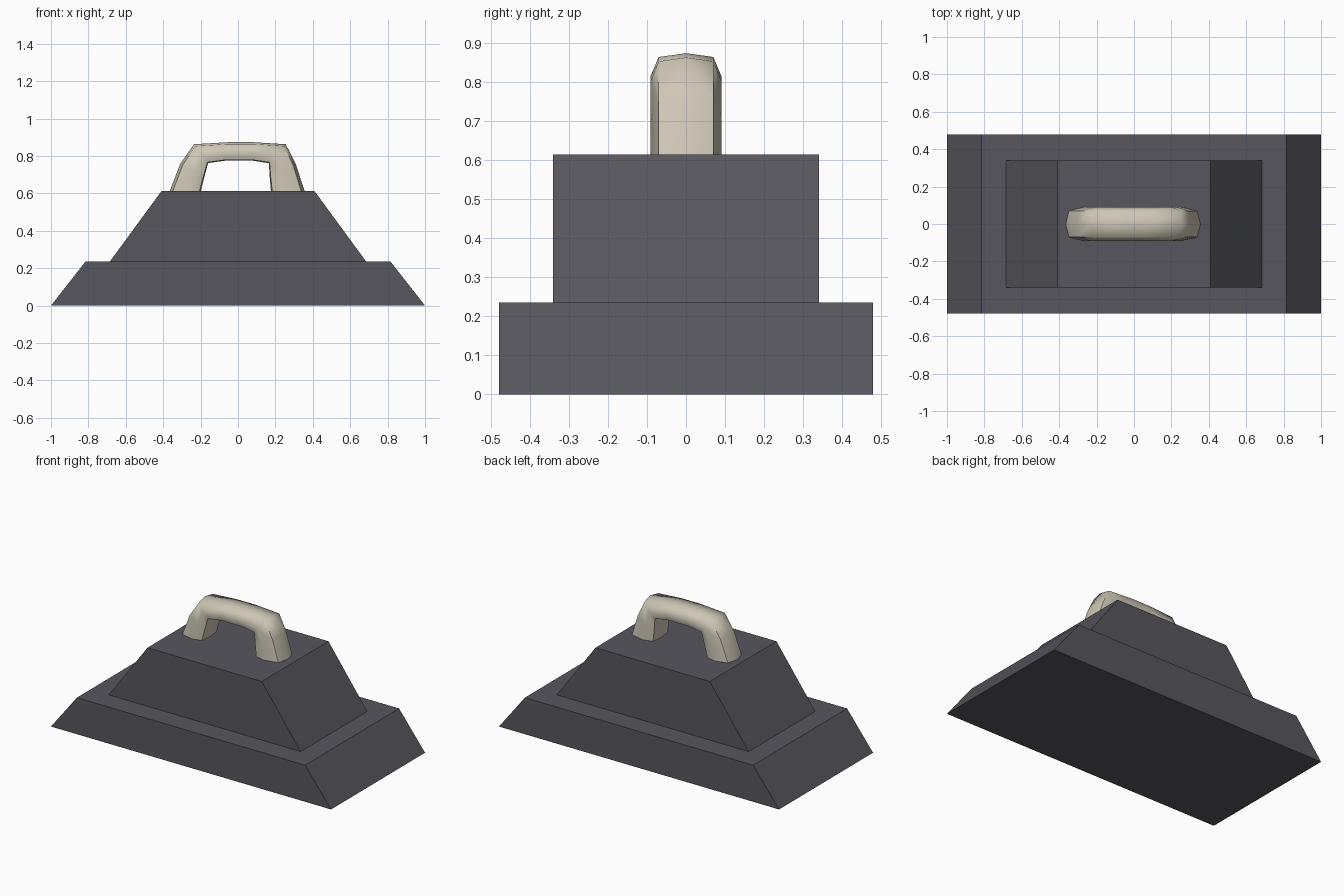
import bpy, bmesh, math

if "Cube" in bpy.data.objects:
    bpy.data.objects.remove(bpy.data.objects["Cube"])


def material(name, rgb):
    m = bpy.data.materials.new(name)
    m.diffuse_color = (*rgb, 1)
    m.use_nodes = True
    m.node_tree.nodes["Principled BSDF"].inputs["Base Color"].default_value = m.diffuse_color
    return m


def loft(name, rings, mat):
    """Skin a closed solid through rings that have equal point counts."""
    bm = bmesh.new()
    loops = [[bm.verts.new(p) for p in ring] for ring in rings]
    n = len(loops[0])
    for a, b in zip(loops, loops[1:]):
        for i in range(n):
            j = (i + 1) % n
            bm.faces.new((a[i], a[j], b[j], b[i]))
    bm.faces.new(loops[0])
    bm.faces.new(loops[-1])
    bmesh.ops.recalc_face_normals(bm, faces=bm.faces[:])
    mesh = bpy.data.meshes.new(name)
    bm.to_mesh(mesh)
    bm.free()
    mesh.materials.append(mat)
    ob = bpy.data.objects.new(name, mesh)
    bpy.context.collection.objects.link(ob)
    return ob


def wedge_block(name, bottom_x, top_x, half_y, z0, z1, mat):
    """Block with sloping ends and upright long sides."""
    return loft(name, [[(-x, -half_y, z), (x, -half_y, z), (x, half_y, z), (-x, half_y, z)]
                       for x, z in ((bottom_x, z0), (top_x, z1))], mat)


dark = material("dark grey", (0.095, 0.094, 0.111))
cream = material("cream", (0.62, 0.57, 0.47))

# Two stacked tiers
wedge_block("lower_tier", 1.0, 0.815, 0.479, 0.0, 0.236, dark)
wedge_block("upper_tier", 0.685, 0.408, 0.34, 0.236, 0.614, dark)

# Handle: pairs of outer and inner points along the arch (x, z)
arch = [((-0.37, 0.60), (-0.202, 0.60)),
        ((-0.308, 0.76), (-0.182, 0.68)),
        ((-0.235, 0.863), (-0.16, 0.762)),
        ((-0.05, 0.874), (-0.07, 0.775)),
        ((0.08, 0.874), (0.08, 0.775)),
        ((0.255, 0.863), (0.165, 0.762)),
        ((0.308, 0.76), (0.17, 0.68)),
        ((0.36, 0.60), (0.177, 0.60))]
# Cross-section: (fraction from inner to outer, y)
half = [(1.0, 0.0), (0.9, 0.07), (0.4, 0.091), (0.04, 0.075)]
section = half + [(0.0, 0.0)] + [(t, -y) for t, y in reversed(half[1:])]
rings = [[(i[0] + (o[0] - i[0]) * t, y, i[1] + (o[1] - i[1]) * t) for t, y in section]
         for o, i in arch]
handle = loft("handle", rings, cream)

bpy.ops.object.select_all(action='DESELECT')
handle.select_set(True)
bpy.context.view_layer.objects.active = handle
bpy.ops.object.shade_smooth_by_angle(angle=math.radians(60))
